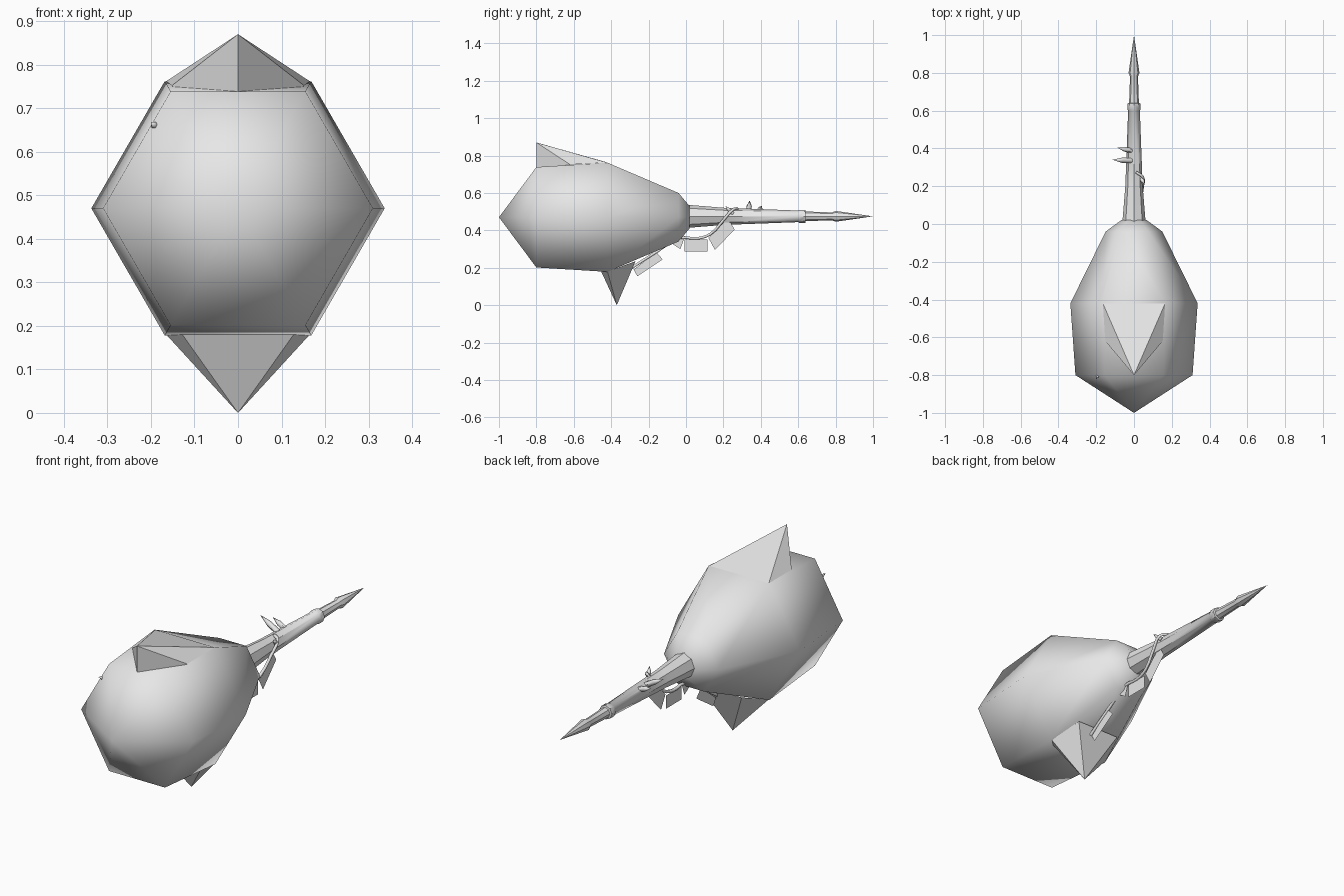
import bpy, math
from mathutils import Vector

if "Cube" in bpy.data.objects:
    bpy.data.objects.remove(bpy.data.objects["Cube"])

ZC = 0.47  # height of the long axis
grey = bpy.data.materials.new("pale_grey")
grey.diffuse_color = (0.8, 0.8, 0.8, 1)
grey.use_nodes = True
grey.node_tree.nodes["Principled BSDF"].inputs["Base Color"].default_value = grey.diffuse_color


def make(name, verts, faces, smooth=None):
    me = bpy.data.meshes.new(name)
    me.from_pydata(verts, [], faces)
    me.materials.append(grey)
    ob = bpy.data.objects.new(name, me)
    bpy.context.collection.objects.link(ob)
    if smooth:
        bpy.ops.object.select_all(action='DESELECT')
        ob.select_set(True)
        bpy.context.view_layer.objects.active = ob
        bpy.ops.object.shade_smooth_by_angle(angle=math.radians(smooth))
    return ob


def lathe(name, start, direction, profile, sides, smooth):
    """Rings of (distance, radius) around an axis; radius 0 makes a point."""
    d = Vector(direction).normalized()
    side = d.cross(Vector((0, 0, 1))).normalized()
    up = side.cross(d)
    verts, rings = [], []
    for dist, r in profile:
        c = Vector(start) + d * dist
        n = 1 if r == 0 else sides
        rings.append(range(len(verts), len(verts) + n))
        for i in range(n):
            a = 2 * math.pi * i / sides
            verts.append(c + r * (side * math.cos(a) + up * math.sin(a)))
    faces = []
    for a, b in zip(rings, rings[1:]):
        for i in range(sides):
            j = (i + 1) % sides
            loop = [a[i % len(a)], b[i % len(b)], b[j % len(b)], a[j % len(a)]]
            faces.append(list(dict.fromkeys(loop)))
    if len(rings[0]) > 1:
        faces.append(list(rings[0]))
    if len(rings[-1]) > 1:
        faces.append(list(reversed(rings[-1])))
    return make(name, verts, faces, smooth)


# Six-sided smooth body
lathe("body", (0, 0, ZC), (0, 1, 0),
      [(-1, 0), (-0.8, 0.31), (-0.42, 0.337), (-0.04, 0.15), (0.02, 0.068)], 6, 179)

# Stepped, tapering tail
lathe("tail", (0, 0, 0.475), (0, 1, 0),
      [(-0.02, 0.064), (0.2, 0.046), (0.6, 0.031), (0.605, 0.035), (0.638, 0.035),
       (0.64, 0.026), (0.78, 0.021), (0.8, 0.029), (1, 0)], 8, 40)

# Prow-shaped crest on top
make("top_crest",
     [(0, -0.8, 0.87), (0, -0.8, 0.735), (-0.152, -0.62, 0.752), (0.152, -0.62, 0.752),
      (-0.165, -0.42, 0.762), (0.165, -0.42, 0.762), (0, -0.42, 0.763),
      (-0.152, -0.62, 0.735), (0.152, -0.62, 0.735)],
     [(0, 2, 7, 1), (0, 1, 8, 3), (0, 4, 2), (0, 6, 4), (0, 5, 6), (0, 3, 5)], 35)

# Pointed keel underneath
make("keel_fin",
     [(0, -0.37, 0), (-0.13, -0.455, 0.183), (0.13, -0.455, 0.183),
      (-0.165, -0.42, 0.18), (0.165, -0.42, 0.18), (-0.12, -0.27, 0.235), (0.12, -0.27, 0.235)],
     [(0, 2, 1), (0, 1, 3), (0, 3, 5), (0, 5, 6), (0, 6, 4), (0, 4, 2)], 35)

# Hanging rope from the body to the tail
rope = [(0.03, -0.29, 0.20), (0.03, -0.15, 0.29), (0.03, -0.03, 0.36), (0.03, 0.06, 0.357),
        (0.035, 0.13, 0.38), (0.045, 0.2, 0.455), (0.045, 0.25, 0.51), (0.01, 0.275, 0.516)]
cu = bpy.data.curves.new("rope", 'CURVE')
cu.dimensions = '3D'
cu.bevel_depth = 0.008
cu.bevel_resolution = 1
cu.resolution_u = 3
sp = cu.splines.new('BEZIER')
sp.bezier_points.add(len(rope) - 1)
for bp, p in zip(sp.bezier_points, rope):
    bp.co = p
    bp.handle_left_type = bp.handle_right_type = 'AUTO'
cu.materials.append(grey)
bpy.context.collection.objects.link(bpy.data.objects.new("rope", cu))

# Flags hung on the rope, as (y, z) corners
flags = [[(-0.28, 0.19), (-0.26, 0.155), (-0.125, 0.245), (-0.16, 0.285)],
         [(-0.07, 0.325), (-0.03, 0.30), (-0.005, 0.37), (-0.04, 0.36)],
         [(-0.007, 0.352), (-0.007, 0.286), (0.115, 0.286), (0.115, 0.352)],
         [(0.12, 0.36), (0.155, 0.295), (0.26, 0.405), (0.225, 0.465)]]
for k, f in enumerate(flags):
    make(f"flag_{k + 1}", [(0.03, y, z) for y, z in f], [(0, 1, 2, 3)])

# Small thorns on the tail and one on the body
thorns = [((0, 0.335, 0.495), (-0.115, 0.34, 0.56), 0.014),
          ((0, 0.385, 0.495), (-0.09, 0.405, 0.53), 0.013),
          ((0.035, 0.25, 0.49), (0.055, 0.21, 0.53), 0.01),
          ((-0.185, -0.79, 0.655), (-0.2, -0.82, 0.668), 0.008)]
for k, (a, b, r) in enumerate(thorns):
    d = Vector(b) - Vector(a)
    lathe(f"thorn_{k + 1}", a, d, [(0, r), (d.length * 0.55, r), (d.length, 0)], 6, 60)
